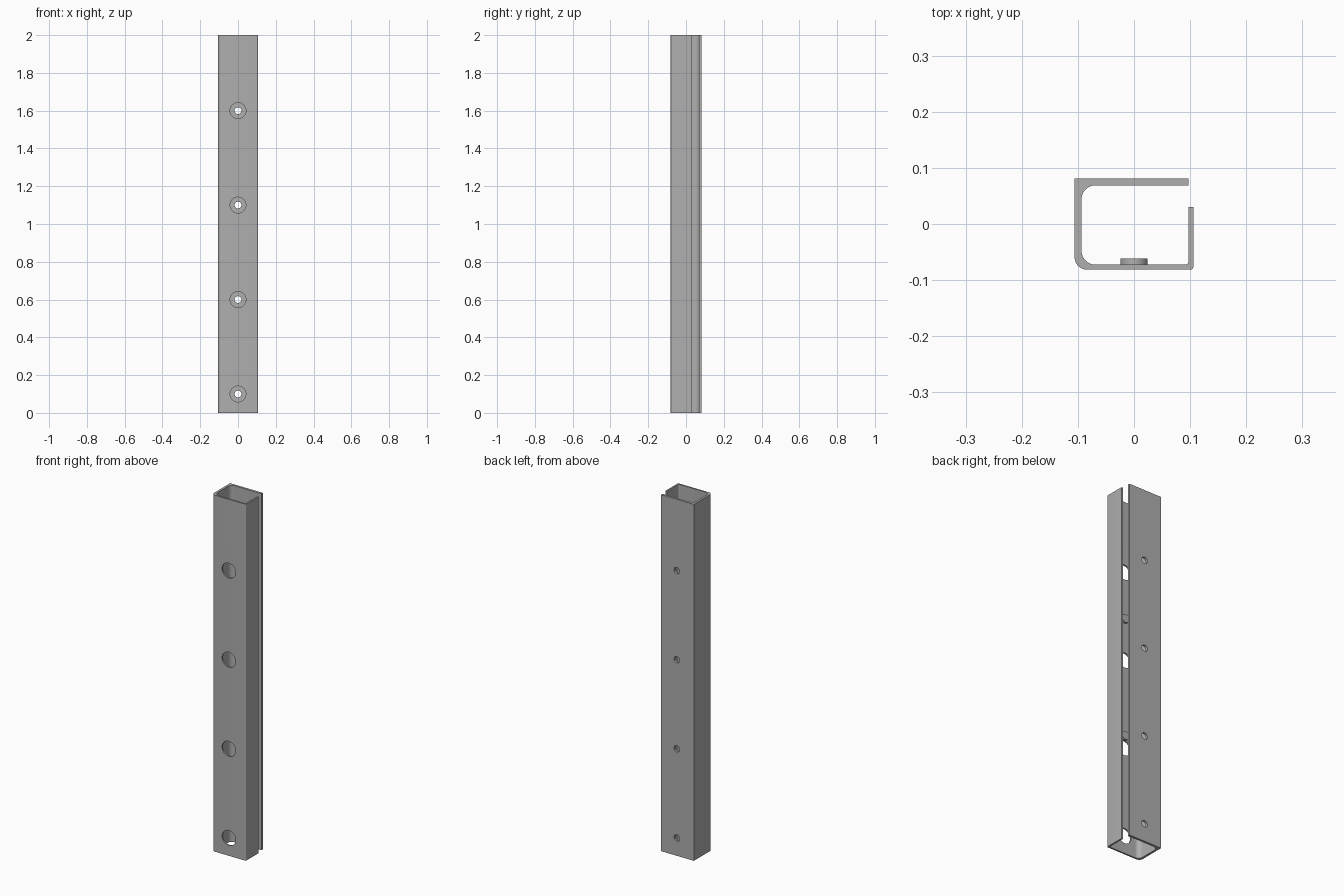
import bpy
import bmesh
from math import cos, sin, radians
from mathutils import Matrix, Vector

if "Cube" in bpy.data.objects:
    bpy.data.objects.remove(bpy.data.objects["Cube"])

# Overall sizes
W, D, H = 0.106, 0.0815, 2.0
THICK, THIN = 0.0125, 0.009
LIP_Y = 0.03

steel = bpy.data.materials.new("grey_steel")
steel.use_nodes = True
steel.diffuse_color = (0.43, 0.43, 0.43, 1)
steel.node_tree.nodes["Principled BSDF"].inputs["Base Color"].default_value = steel.diffuse_color


def arc(cx, cy, r, start, end, steps=12):
    angles = [radians(start + (end - start) * i / steps) for i in range(steps + 1)]
    return [(cx + r * cos(a), cy + r * sin(a)) for a in angles]


def add_object(name, bm):
    bmesh.ops.recalc_face_normals(bm, faces=bm.faces)
    mesh = bpy.data.meshes.new(name)
    bm.to_mesh(mesh)
    bm.free()
    mesh.materials.append(steel)
    obj = bpy.data.objects.new(name, mesh)
    bpy.context.collection.objects.link(obj)
    return obj


def add_cylinder(bm, radius, y0, y1, z, sides=40):
    place = Matrix.Translation((0, (y0 + y1) / 2, z)) @ Matrix.Rotation(radians(90), 4, 'X')
    bmesh.ops.create_cone(bm, cap_ends=True, segments=sides, radius1=radius,
                          radius2=radius, depth=y1 - y0, matrix=place)


def shade(obj):
    bpy.ops.object.select_all(action='DESELECT')
    obj.select_set(True)
    bpy.context.view_layer.objects.active = obj
    bpy.ops.object.shade_smooth_by_angle(angle=radians(30))


# Open channel: thick back and right walls, thin front wall and short left lip
R, r, s = 0.023, 0.025, 0.006
ix0, ix1 = -W + THICK, W - THIN
iy0, iy1 = -D + THIN, D - THICK
outline = [(ix1, D), (-W, D)]
outline += arc(-W + R, -D + R, R, 180, 270)
outline += arc(W - s, -D + s, s, 270, 360, 6)
outline += [(W, LIP_Y), (ix1, LIP_Y)]
outline += arc(ix1 - s, iy0 + s, s, 360, 270, 6)
outline += arc(ix0 + r, iy0 + r, r, 270, 180)
outline += arc(ix0 + r, iy1 - r, r, 180, 90)
outline += [(ix1, iy1)]

bm = bmesh.new()
base = bm.faces.new([bm.verts.new((x, y, 0)) for x, y in outline])
extruded = bmesh.ops.extrude_face_region(bm, geom=[base])
top = [v for v in extruded["geom"] if isinstance(v, bmesh.types.BMVert)]
bmesh.ops.translate(bm, vec=Vector((0, 0, H)), verts=top)
channel = add_object("channel", bm)

# Wide access holes in the front, small screw holes in the back
bm = bmesh.new()
for z in (0.1, 0.6, 1.1, 1.6):
    add_cylinder(bm, 0.042, -0.12, -0.05, z)
    add_cylinder(bm, 0.018, 0.05, 0.12, z, 24)
cutter = add_object("hole_cutter", bm)
cutter.hide_render = True

cut = channel.modifiers.new("holes", 'BOOLEAN')
cut.operation = 'DIFFERENCE'
cut.solver = 'EXACT'
cut.object = cutter
bpy.context.view_layer.objects.active = channel
bpy.ops.object.modifier_apply(modifier=cut.name)
bpy.data.objects.remove(cutter)
shade(channel)

# Round pads on the inside of the front wall
for name, z in (("lower_pad", H / 3), ("upper_pad", H * 2 / 3)):
    bm = bmesh.new()
    add_cylinder(bm, 0.024, iy0 - 0.002, iy0 + 0.011, z)
    shade(add_object(name, bm))
